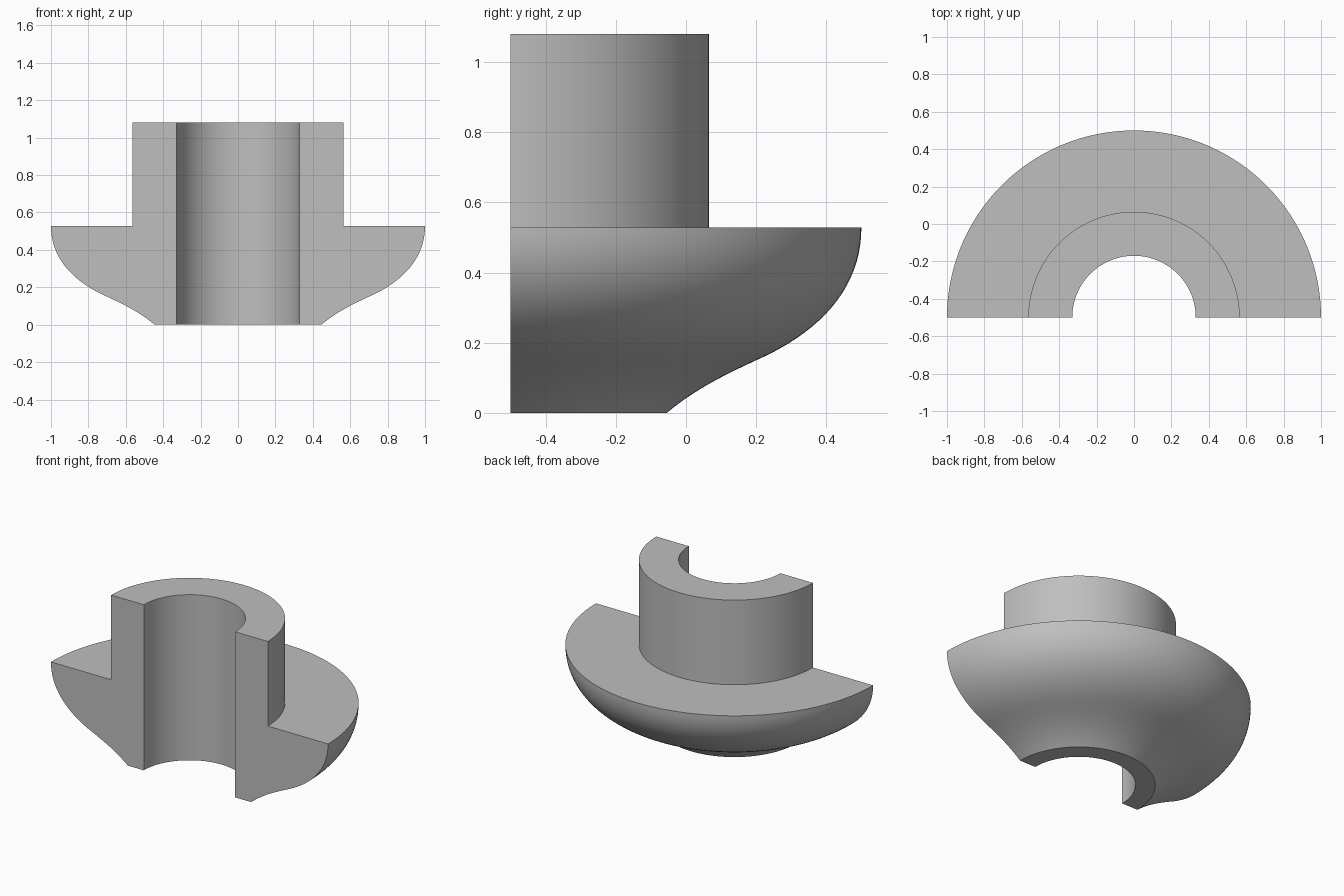
import bpy
import bmesh
import math
from mathutils import Vector
from mathutils.geometry import interpolate_bezier

cube = bpy.data.objects.get("Cube")
if cube:
    bpy.data.objects.remove(cube, do_unlink=True)

# Main dimensions
BORE, SLEEVE, FOOT, RIM = 0.33, 0.565, 0.445, 1.0
FLANGE_Z, TOP_Z = 0.528, 1.08
AXIS = Vector((0, -0.5, 0))

# Material
grey = bpy.data.materials.new("plain grey")
grey.use_nodes = True
colour = (0.52, 0.52, 0.52, 1)
grey.diffuse_color = colour
grey.node_tree.nodes["Principled BSDF"].inputs["Base Color"].default_value = colour


def curve(points, steps):
    """Sample one cubic curve given as (radius, height) points."""
    return interpolate_bezier(*[Vector((r, 0, z)) for r, z in points], steps)


# Cross-section: bore, foot, S-shaped underside, flange, sleeve
lower = curve([(FOOT, 0), (0.53, 0.07), (0.61, 0.108), (0.7, 0.15)], 12)
upper = curve([(0.7, 0.15), (0.9, 0.238), (RIM, 0.37), (RIM, FLANGE_Z)], 20)
section = [Vector((BORE, 0, TOP_Z)), Vector((BORE, 0, 0))]
section += lower + upper[1:]
section += [Vector((SLEEVE, 0, FLANGE_Z)), Vector((SLEEVE, 0, TOP_Z))]

# Sweep the section half a turn around the bore axis
bm = bmesh.new()
verts = [bm.verts.new(p + AXIS) for p in section]
edges = [bm.edges.new((a, b)) for a, b in zip(verts, verts[1:] + verts[:1])]
bmesh.ops.spin(bm, geom=verts + edges, cent=AXIS, axis=(0, 0, 1),
               angle=math.pi, steps=96, use_duplicate=False)

# Close both flat cut ends
bmesh.ops.holes_fill(bm, edges=[e for e in bm.edges if e.is_boundary], sides=0)
bmesh.ops.recalc_face_normals(bm, faces=bm.faces[:])

mesh = bpy.data.meshes.new("flanged_sleeve_half")
bm.to_mesh(mesh)
bm.free()
mesh.materials.append(grey)
part = bpy.data.objects.new("flanged_sleeve_half", mesh)
bpy.context.collection.objects.link(part)

# Smooth round surfaces with crisp edges
bpy.ops.object.select_all(action="DESELECT")
part.select_set(True)
bpy.context.view_layer.objects.active = part
bpy.ops.object.shade_smooth_by_angle(angle=math.radians(25))
